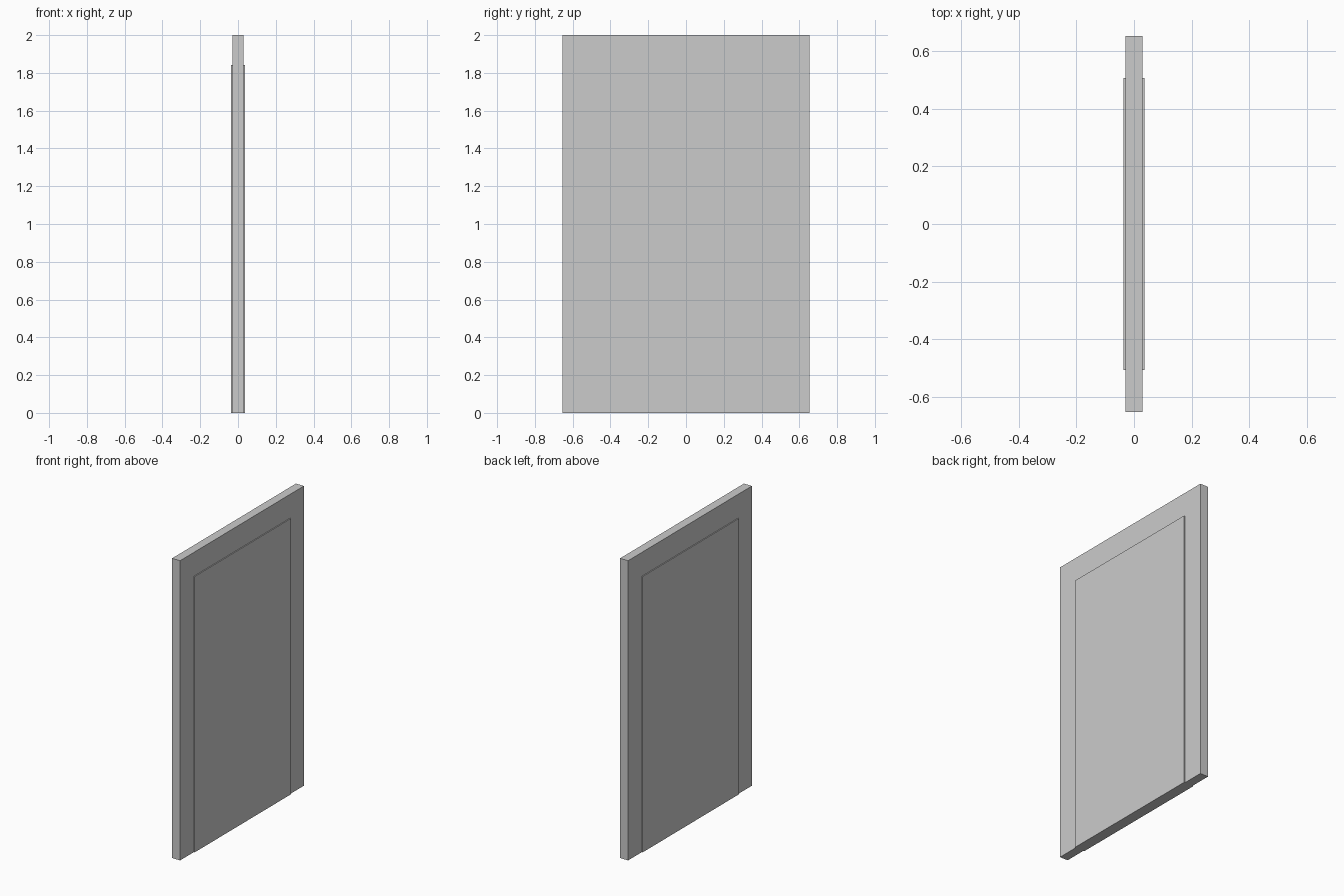
import bpy, bmesh
from mathutils import Vector

if "Cube" in bpy.data.objects:
    bpy.data.objects.remove(bpy.data.objects["Cube"])

HALF_W, TOP = 0.653, 2.0         # outer frame
LEAF_W, LEAF_TOP = 0.508, 1.841  # door leaf


def extrude_outline(name, outline, half_depth):
    """Extrude a closed (y, z) outline symmetrically along x."""
    bm = bmesh.new()
    face = bm.faces.new([bm.verts.new((-half_depth, y, z)) for y, z in outline])
    res = bmesh.ops.extrude_face_region(bm, geom=[face])
    verts = [g for g in res["geom"] if isinstance(g, bmesh.types.BMVert)]
    bmesh.ops.translate(bm, verts=verts, vec=Vector((2 * half_depth, 0, 0)))
    bmesh.ops.recalc_face_normals(bm, faces=bm.faces)
    mesh = bpy.data.meshes.new(name)
    bm.to_mesh(mesh)
    bm.free()
    obj = bpy.data.objects.new(name, mesh)
    bpy.context.collection.objects.link(obj)
    return obj


# Door frame: two jambs and a header in one arch-shaped outline
extrude_outline("door_frame", [
    (-HALF_W, 0), (-LEAF_W, 0), (-LEAF_W, LEAF_TOP), (LEAF_W, LEAF_TOP),
    (LEAF_W, 0), (HALF_W, 0), (HALF_W, TOP), (-HALF_W, TOP)], 0.0295)

# Door leaf: slightly thicker slab filling the opening
extrude_outline("door_leaf", [
    (-LEAF_W, 0), (LEAF_W, 0), (LEAF_W, LEAF_TOP), (-LEAF_W, LEAF_TOP)], 0.036)
